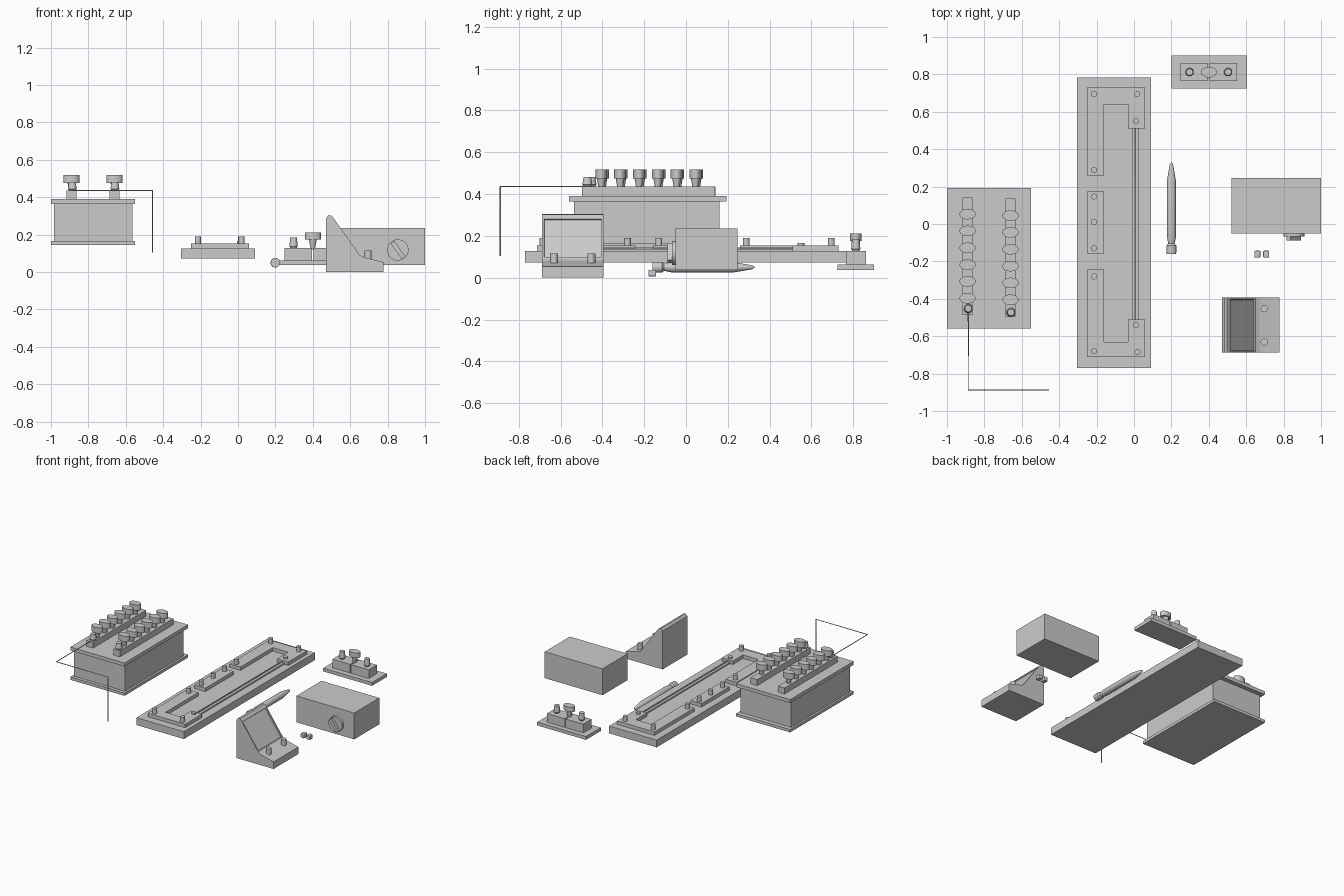
import bpy, bmesh, math
from mathutils import Matrix

if "Cube" in bpy.data.objects:
    bpy.data.objects.remove(bpy.data.objects["Cube"])


def finish(name, bm, smooth=False):
    bmesh.ops.recalc_face_normals(bm, faces=bm.faces[:])
    me = bpy.data.meshes.new(name)
    bm.to_mesh(me)
    bm.free()
    ob = bpy.data.objects.new(name, me)
    bpy.context.collection.objects.link(ob)
    if smooth:
        bpy.ops.object.select_all(action='DESELECT')
        ob.select_set(True)
        bpy.context.view_layer.objects.active = ob
        bpy.ops.object.shade_smooth_by_angle(angle=math.radians(35))
    return ob


def box(name, x0, x1, y0, y1, z0, z1, bevel=0):
    bm = bmesh.new()
    m = Matrix.Translation(((x0 + x1) / 2, (y0 + y1) / 2, (z0 + z1) / 2)) @ \
        Matrix.Diagonal((x1 - x0, y1 - y0, z1 - z0, 1))
    bmesh.ops.create_cube(bm, size=1, matrix=m)
    if bevel:
        bmesh.ops.bevel(bm, geom=bm.edges[:], offset=bevel, segments=2, profile=0.5, affect='EDGES')
    return finish(name, bm)


def prism(name, pts, height_vec):
    """Extrude a closed 3D outline along a vector."""
    bm = bmesh.new()
    f = bm.faces.new([bm.verts.new(p) for p in pts])
    r = bmesh.ops.extrude_face_region(bm, geom=[f], use_keep_orig=True)
    bmesh.ops.translate(bm, vec=height_vec, verts=[v for v in r['geom'] if isinstance(v, bmesh.types.BMVert)])
    return finish(name, bm)


def lathe(name, profile, matrix, n=24):
    """Revolve (radius, height) pairs around local z; ends are capped."""
    bm = bmesh.new()
    rings = [[bm.verts.new((r * math.cos(2 * math.pi * i / n), r * math.sin(2 * math.pi * i / n), h))
              for i in range(n)] for r, h in profile]
    for a, b in zip(rings, rings[1:]):
        for i in range(n):
            bm.faces.new((a[i], a[(i + 1) % n], b[(i + 1) % n], b[i]))
    bm.faces.new(rings[0])
    bm.faces.new(rings[-1])
    bmesh.ops.transform(bm, matrix=matrix, verts=bm.verts[:])
    return finish(name, bm, True)


def post(name, x, y, profile, sx=1, sy=1):
    return lathe(name, profile, Matrix.Translation((x, y, 0)) @ Matrix.Diagonal((sx, sy, 1, 1)))


def plug(name, x, y, z0, z1, z2):
    """Tapered stem with an oval flat head."""
    post(name + "_stem", x, y, [(0.011, z0), (0.021, z1)])
    post(name + "_head", x, y, [(0.043, z1), (0.043, z2)], 1, 0.66)


def wire(name, pts, r):
    cu = bpy.data.curves.new(name, 'CURVE')
    cu.dimensions = '3D'
    cu.bevel_depth = r
    cu.bevel_resolution = 1
    cu.use_fill_caps = True
    sp = cu.splines.new('POLY')
    sp.points.add(len(pts) - 1)
    for p, c in zip(sp.points, pts):
        p.co = (*c, 1)
    ob = bpy.data.objects.new(name, cu)
    bpy.context.collection.objects.link(ob)


# resistance box: case, plates, brass strips, plugs and terminals
box("resistance_box_bottom", -1, -0.55, -0.56, 0.193, 0.145, 0.166)
box("resistance_box_body", -0.985, -0.565, -0.535, 0.16, 0.166, 0.365)
box("resistance_box_top", -1, -0.55, -0.56, 0.193, 0.365, 0.391)
for side, x, y0, y1, first, tx, ty in (("left", -0.89, -0.487, 0.142, 0.053, -0.886, -0.452),
                                       ("right", -0.66, -0.497, 0.137, 0.045, -0.658, -0.472)):
    box(side + "_brass_strip", x - 0.027, x + 0.027, y0, y1, 0.391, 0.436)
    for i in range(6):
        plug(f"{side}_plug_{i + 1}", x, first - 0.09 * i, 0.415, 0.475, 0.518)
    post(side + "_box_terminal", tx, ty, [(0.017, 0.436), (0.024, 0.445), (0.018, 0.482)])
wire("connecting_wire", [(-0.886, -0.452, 0.436), (-0.886, -0.888, 0.436),
                         (-0.457, -0.888, 0.436), (-0.457, -0.888, 0.105)], 0.003)

# slide-wire bridge: board, corner strips, scale and screws
box("bridge_board", -0.305, 0.09, -0.77, 0.783, 0.072, 0.127)
for side, s, e in (("rear", 1, 0.258), ("front", -1, 0.242)):
    a, b = (0.73, 0.64) if s > 0 else (0.712, 0.63)
    outline = [(-0.25, e), (-0.25, a), (0.06, a), (0.06, 0.51), (-0.032, 0.51), (-0.032, b), (-0.16, b), (-0.16, e)]
    prism(side + "_corner_strip", [(x, s * y, 0.127) for x, y in outline], (0, 0, 0.026))
box("centre_strip", -0.25, -0.16, -0.157, 0.175, 0.127, 0.153)
box("scale", -0.008, 0.027, -0.51, 0.51, 0.127, 0.137)
wire("bridge_wire", [(0.009, -0.54, 0.155), (0.009, -0.51, 0.142), (0.009, 0.51, 0.142), (0.009, 0.55, 0.155)], 0.003)
for i, (x, y) in enumerate([(-0.214, y) for y in (0.695, 0.288, 0.147, 0.011, -0.13, -0.28, -0.68)]
                           + [(0.017, 0.695), (0.019, -0.685)]):
    post(f"bridge_screw_{i + 1}", x, y, [(0.016, 0.153), (0.016, 0.19)])
for side, y in (("rear", 0.55), ("front", -0.54)):
    post(side + "_wire_clamp", 0.011, y, [(0.016, 0.153), (0.016, 0.165)])

# jockey: turned handle lying along y
lathe("jockey", [(0.025, 0.16), (0.026, 0.15), (0.026, 0.115), (0.017, 0.105), (0.024, 0.07), (0.024, -0.23),
                 (0.015, -0.285), (0.009, -0.318), (0.003, -0.328)],
      Matrix.Translation((0.2, 0, 0.05)) @ Matrix.Rotation(math.pi / 2, 4, 'X'))

# plug key: base, two brass blocks, plug and terminals
box("key_base", 0.2, 0.605, 0.725, 0.9, 0.038, 0.063)
for side, x0, x1, tx in (("left", 0.248, 0.396, 0.297), ("right", 0.403, 0.55, 0.503)):
    box(side + "_key_block", x0, x1, 0.765, 0.862, 0.063, 0.128)
    post(side + "_key_terminal", tx, 0.812, [(0.016, 0.128), (0.022, 0.138), (0.018, 0.185)])
plug("key_plug", 0.4, 0.812, 0.12, 0.175, 0.211)

# battery box with a slotted dial on the front
box("battery_box", 0.52, 1.0, -0.05, 0.247, 0.038, 0.236)
dial = Matrix.Translation((0.855, -0.05, 0.118)) @ Matrix.Rotation(math.pi / 2, 4, 'X')
lathe("dial", [(0.057, 0), (0.057, 0.018)], dial, 32)
grip = box("dial_grip", -0.05, 0.05, -0.012, 0.012, 0.018, 0.038)
grip.matrix_world = dial @ Matrix.Rotation(math.radians(-55), 4, 'Z')

# two small loose connectors
for side, x in (("left", 0.66), ("right", 0.707)):
    box(side + "_connector", x - 0.016, x + 0.016, -0.18, -0.143, 0.006, 0.038, 0.005)

# galvanometer: sloped case with recessed face
profile = [(0.47, 0), (0.777, 0), (0.777, 0.053), (0.672, 0.08), (0.652, 0.09), (0.51, 0.29),
           (0.498, 0.302), (0.484, 0.304), (0.47, 0.287)]
case = prism("galvanometer_case", [(x, -0.688, z) for x, z in profile], (0, 0.294, 0))
bm = bmesh.new()
bm.from_mesh(case.data)
face = max((f for f in bm.faces if f.normal.x > 0.5 and f.normal.z > 0.3), key=lambda f: f.calc_area())
bmesh.ops.inset_region(bm, faces=[face], thickness=0.014)
bmesh.ops.inset_region(bm, faces=[face], thickness=0.002, depth=-0.008)
bm.to_mesh(case.data)
bm.free()
for side, y in (("rear", -0.453), ("front", -0.631)):
    post(side + "_galvanometer_terminal", 0.696, y, [(0.019, 0.07), (0.019, 0.116)])
